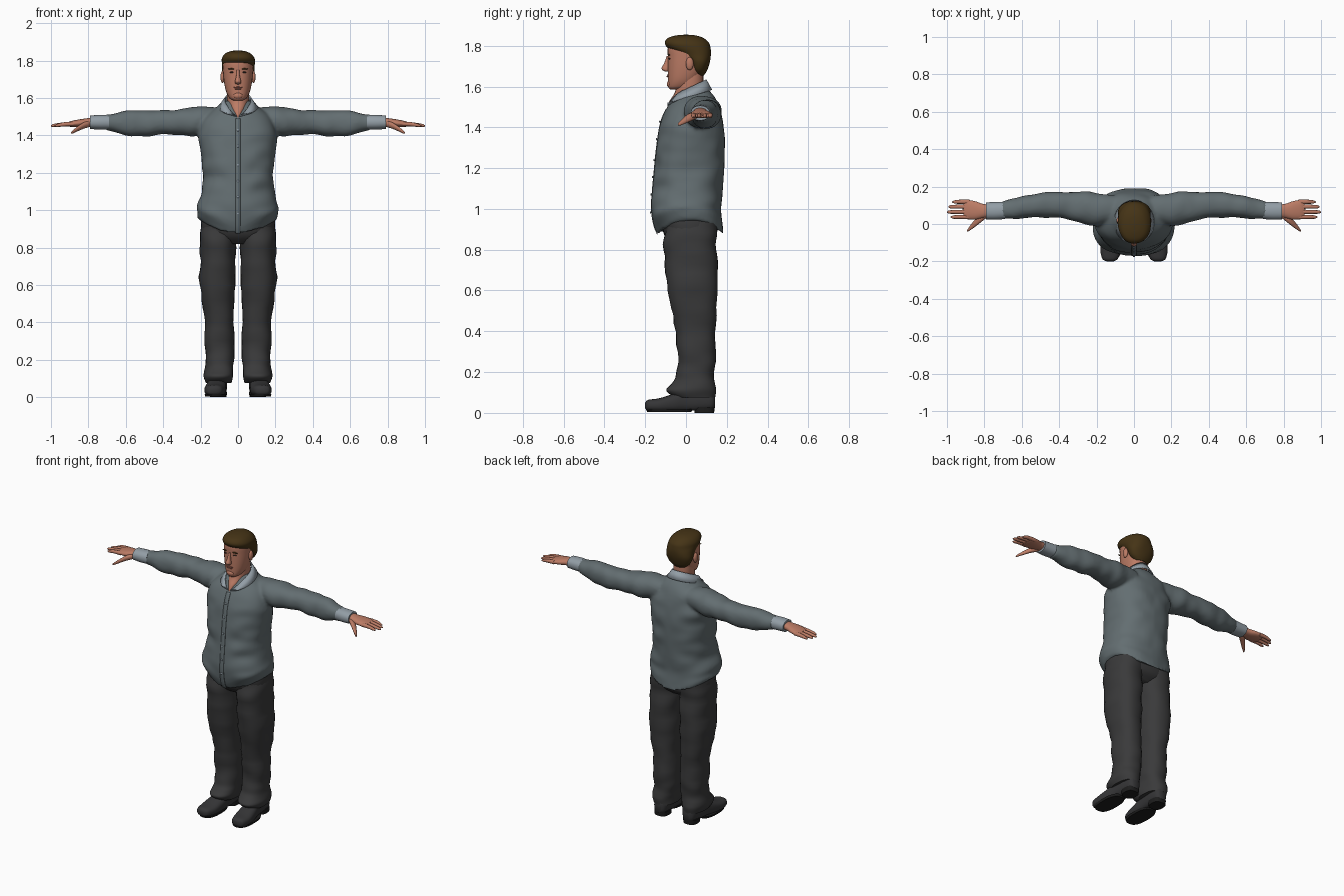
import bpy, bmesh
from math import sin, cos, pi
from mathutils import Vector, Matrix, noise

if "Cube" in bpy.data.objects:
    bpy.data.objects.remove(bpy.data.objects["Cube"], do_unlink=True)


def material(name, r, g, b):
    m = bpy.data.materials.new(name)
    m.use_nodes = True
    m.diffuse_color = (r, g, b, 1)
    bsdf = m.node_tree.nodes["Principled BSDF"]
    bsdf.inputs["Base Color"].default_value = (r, g, b, 1)
    bsdf.inputs["Roughness"].default_value = 0.8
    return m


SHIRT = material("shirt_grey", 0.125, 0.155, 0.165)
LINEN = material("collar_light_grey", 0.29, 0.34, 0.38)
CLOTH = material("trouser_charcoal", 0.042, 0.042, 0.043)
LEATHER = material("shoe_leather", 0.036, 0.036, 0.038)
SOLE = material("sole_black", 0.012, 0.012, 0.012)
SKIN = material("skin", 0.5, 0.2, 0.13)
LIPS = material("lips", 0.33, 0.11, 0.08)
HAIR = material("hair_brown", 0.06, 0.034, 0.008)
EYES = material("eye_dark", 0.05, 0.03, 0.025)


def finish(name, bm, mat, sharp=0.9):
    bmesh.ops.recalc_face_normals(bm, faces=bm.faces)
    me = bpy.data.meshes.new(name)
    bm.to_mesh(me)
    bm.free()
    me.materials.append(mat)
    me.shade_smooth()
    me.set_sharp_from_angle(angle=sharp)
    ob = bpy.data.objects.new(name, me)
    bpy.context.scene.collection.objects.link(ob)
    return ob


def spline(keys, steps=5):
    """Smooth rows of numbers through the key rows."""
    rows = []
    for i in range(len(keys) - 1):
        quad = [keys[max(i - 1, 0)], keys[i], keys[i + 1], keys[min(i + 2, len(keys) - 1)]]
        for s in range(steps):
            t = s / steps
            rows.append([0.5 * (2 * b + (c - a) * t + (2 * a - 5 * b + 4 * c - d) * t * t
                                + (3 * b - a - 3 * c + d) * t ** 3) for a, b, c, d in zip(*quad)])
    return rows + [list(keys[-1])]


def loft(bm, axis, keys, side=1, power=2.2, sides=28, crease=0, warp=None):
    """Skin rings (position, centre1, radius1, centre2, radius2) along an axis."""
    rings = []
    for p, c1, r1, c2, r2 in spline(keys):
        ring = []
        for k in range(sides):
            a = 2 * pi * k / sides
            u, v = (abs(f) ** (2 / power) * (1 if f > 0 else -1) for f in (cos(a), sin(a)))
            n = crease * noise.noise(Vector((c1 + u * r1, c2 + v * r2, p * 2)) * 7)
            if axis == "z" and c1 == 0:
                n *= min(1, abs(u * r1) * 12)      # keep the centre line clean
            d1, d2 = c1 + u * (r1 + n), c2 + v * (r2 + n)
            co = Vector({"x": (p, d1, d2), "y": (d1, p, d2), "z": (d1, d2, p)}[axis])
            if warp:
                co = warp(co)
            co.x *= side
            ring.append(bm.verts.new(co))
        rings.append(ring)
    for lo, hi in zip(rings, rings[1:]):
        for k in range(sides):
            j = (k + 1) % sides
            bm.faces.new((lo[k], lo[j], hi[j], hi[k]))
    bm.faces.new(rings[0])
    bm.faces.new(rings[-1])


def part(name, mat, axis, keys, **kw):
    bm = bmesh.new()
    loft(bm, axis, keys, **kw)
    return finish(name, bm, mat)


def upright(rows):
    """(z, half width, front y, back y) to loft keys."""
    return [(z, 0, w, (f + b) / 2, (b - f) / 2) for z, w, f, b in rows]


def ball(name, mat, centre, size):
    bm = bmesh.new()
    bmesh.ops.create_uvsphere(bm, u_segments=16, v_segments=10, radius=1,
                              matrix=Matrix.Translation(centre) @ Matrix.Diagonal((*size, 1)))
    return finish(name, bm, mat)


# Shirt: body and sleeves fused into one cloth surface
body = upright([(.875, .2, -.14, .185), (.92, .218, -.158, .18), (1.0, .22, -.17, .172),
                (1.09, .195, -.165, .18), (1.2, .19, -.155, .188), (1.3, .2, -.145, .19),
                (1.4, .21, -.13, .185), (1.46, .2, -.112, .175), (1.51, .165, -.085, .16),
                (1.55, .115, -.055, .14), (1.585, .075, -.03, .11)])
sleeve = [(.1, .075, .075, 1.49, .06), (.2, .08, .088, 1.475, .075), (.3, .09, .08, 1.472, .07),
          (.4, .1, .072, 1.469, .067), (.5, .1, .068, 1.467, .071), (.6, .09, .06, 1.466, .065),
          (.67, .078, .052, 1.468, .047), (.71, .073, .048, 1.47, .042)]


def curved_hem(co):
    co.z += max(0, 1 - (co.z - .875) / .15) * .07 * min(1, (co.x / .2) ** 2)
    return co


bm = bmesh.new()
loft(bm, "z", body, sides=48, power=2.3, crease=.012, warp=curved_hem)
for s in (1, -1):
    loft(bm, "x", sleeve, side=s, crease=.01)
shirt = finish("shirt", bm, SHIRT)
fuse = shirt.modifiers.new("fuse", "REMESH")
fuse.mode, fuse.voxel_size, fuse.use_smooth_shade = "VOXEL", .009, True
soft = shirt.modifiers.new("soften", "SMOOTH")
soft.factor, soft.iterations = .5, 6

# Button placket following the shirt front, with buttons
bm = bmesh.new()
front = [(r[0], r[3] - r[4]) for r in spline(body) if r[0] < 1.5]
rows = [[bm.verts.new((x, y - .002, z)) for x in (-.014, .014)] for z, y in front]
for a, b in zip(rows, rows[1:]):
    bm.faces.new((a[0], a[1], b[1], b[0]))
placket = finish("placket", bm, SHIRT)
placket.modifiers.new("thickness", "SOLIDIFY").thickness = .004
for i in range(6):
    z, y = min(front, key=lambda f: abs(f[0] - (.98 + .09 * i)))
    ball("button", LINEN, (0, y - .005, z), (.006, .003, .006))

# Collar: sloping folded band, open at the front
bm = bmesh.new()
top, low = [], []
for i in range(41):
    t = i / 20 - 1
    a, b = (pi + t * (pi - gap) for gap in (.06, .55))
    z = 1.59 - .045 * cos(a) - .04 * max(0, cos(a)) ** 4
    top.append(bm.verts.new((.073 * sin(a), .004 - .096 * cos(a), z)))
    low.append(bm.verts.new((.108 * sin(b), .01 - .118 * cos(b), 1.55 - .035 * cos(b))))
for i in range(40):
    bm.faces.new((top[i], top[i + 1], low[i + 1], low[i]))
collar = finish("collar", bm, LINEN)
collar.modifiers.new("thickness", "SOLIDIFY").thickness = .007

# Neck and head
part("neck", SKIN, "z", upright([(1.495, .012, -.094, .0), (1.53, .036, -.08, .06),
                                 (1.57, .055, -.055, .085), (1.62, .06, -.045, .085),
                                 (1.67, .06, -.04, .085)]))
part("head", SKIN, "z", upright([(1.585, .022, -.076, -.02), (1.598, .044, -.087, .03),
                                 (1.63, .062, -.088, .06), (1.68, .074, -.089, .09),
                                 (1.74, .08, -.089, .105), (1.79, .08, -.089, .11),
                                 (1.82, .066, -.07, .09), (1.838, .03, -.03, .05)]))
part("hair", HAIR, "z", upright([(1.655, .04, .045, .088), (1.68, .07, .025, .104),
                                 (1.72, .086, .005, .117), (1.76, .09, -.045, .122),
                                 (1.79, .09, -.09, .12), (1.815, .084, -.104, .112),
                                 (1.838, .066, -.088, .085), (1.85, .038, -.05, .05),
                                 (1.854, .008, -.01, .01)]), sides=40, crease=.01)
part("nose", SKIN, "z", [(1.75, 0, .007, -.086, .008), (1.715, 0, .01, -.094, .013),
                         (1.69, 0, .016, -.1, .02), (1.678, 0, .015, -.097, .015),
                         (1.673, 0, .006, -.092, .008)], sides=16)
ball("upper_lip", LIPS, (0, -.088, 1.656), (.024, .006, .004))
ball("lower_lip", LIPS, (0, -.088, 1.649), (.02, .007, .004))
ball("chin", SKIN, (0, -.08, 1.612), (.026, .014, .017))


def sole_floor(co):
    co.z = max(co.z, .012)
    return co


for s, tag in ((1, "left"), (-1, "right")):
    # Face details
    ball(tag + "_eye", EYES, (s * .033, -.081, 1.737), (.013, .006, .004))
    ball(tag + "_eyebrow", HAIR, (s * .034, -.083, 1.755), (.02, .006, .004))
    ball(tag + "_ear", SKIN, (s * .082, .018, 1.712), (.012, .019, .032))

    # Cuff, palm, fingers and thumb
    part(tag + "_cuff", LINEN, "x", [(.69, .073, .046, 1.47, .039), (.74, .07, .047, 1.47, .039),
                                     (.79, .07, .046, 1.47, .036)], side=s)
    part(tag + "_palm", SKIN, "x", [(.77, .07, .034, 1.472, .026), (.81, .07, .038, 1.469, .022),
                                    (.85, .073, .049, 1.465, .02), (.89, .077, .051, 1.461, .016),
                                    (.912, .077, .046, 1.459, .01)], side=s)
    for y, tip in ((.118, .972), (.092, .993), (.064, 1.0), (.037, .98)):
        part(tag + "_finger", SKIN, "x", [(.88, y, .012, 1.461, .012),
                                          (.93, y + .001, .011, 1.459, .011),
                                          (tip - .015, y, .009, 1.453, .008),
                                          (tip, y, .003, 1.45, .003)], side=s, sides=12)
    part(tag + "_thumb", SKIN, "x", [(.79, .05, .018, 1.463, .017), (.83, .022, .022, 1.45, .017),
                                     (.865, -.01, .016, 1.43, .012), (.885, -.03, .009, 1.417, .008),
                                     (.892, -.037, .003, 1.413, .003)], side=s, sides=14)

    # Trouser leg with a bunched hem
    part(tag + "_trouser_leg", CLOTH, "z",
         [(.075, .103, .07, .045, .1), (.11, .102, .077, .027, .122), (.14, .1, .077, .033, .112),
          (.18, .1, .073, .046, .096), (.25, .1, .076, .05, .09), (.4, .102, .081, .048, .097),
          (.6, .108, .094, .035, .124), (.8, .106, .095, .022, .13), (.9, .1, .1, .025, .13),
          (.98, .1, .09, .03, .12)], side=s, crease=.012, power=2.3)

    # Shoe upper, sole and heel
    part(tag + "_shoe", LEATHER, "y",
         [(-.2, .128, .018, .036, .014), (-.185, .128, .042, .037, .027),
          (-.13, .124, .056, .038, .034), (-.06, .117, .054, .048, .046),
          (.0, .11, .048, .06, .056), (.08, .105, .047, .065, .058),
          (.125, .104, .04, .063, .05), (.142, .104, .024, .06, .034)],
         side=s, power=2.5, warp=sole_floor)
    part(tag + "_sole", SOLE, "z", [(.004, .121, .054, -.082, .108), (.018, .121, .058, -.082, .114)],
         side=s, power=2.6)
    part(tag + "_heel", SOLE, "z", [(0, .105, .044, .09, .048), (.03, .105, .046, .09, .05)],
         side=s, power=2.8)

# Trouser seat joining the legs
part("trouser_seat", CLOTH, "z", upright([(.82, .11, -.06, .1), (.86, .185, -.1, .145),
                                          (.92, .198, -.12, .155), (.98, .19, -.12, .15)]), power=2.5)
